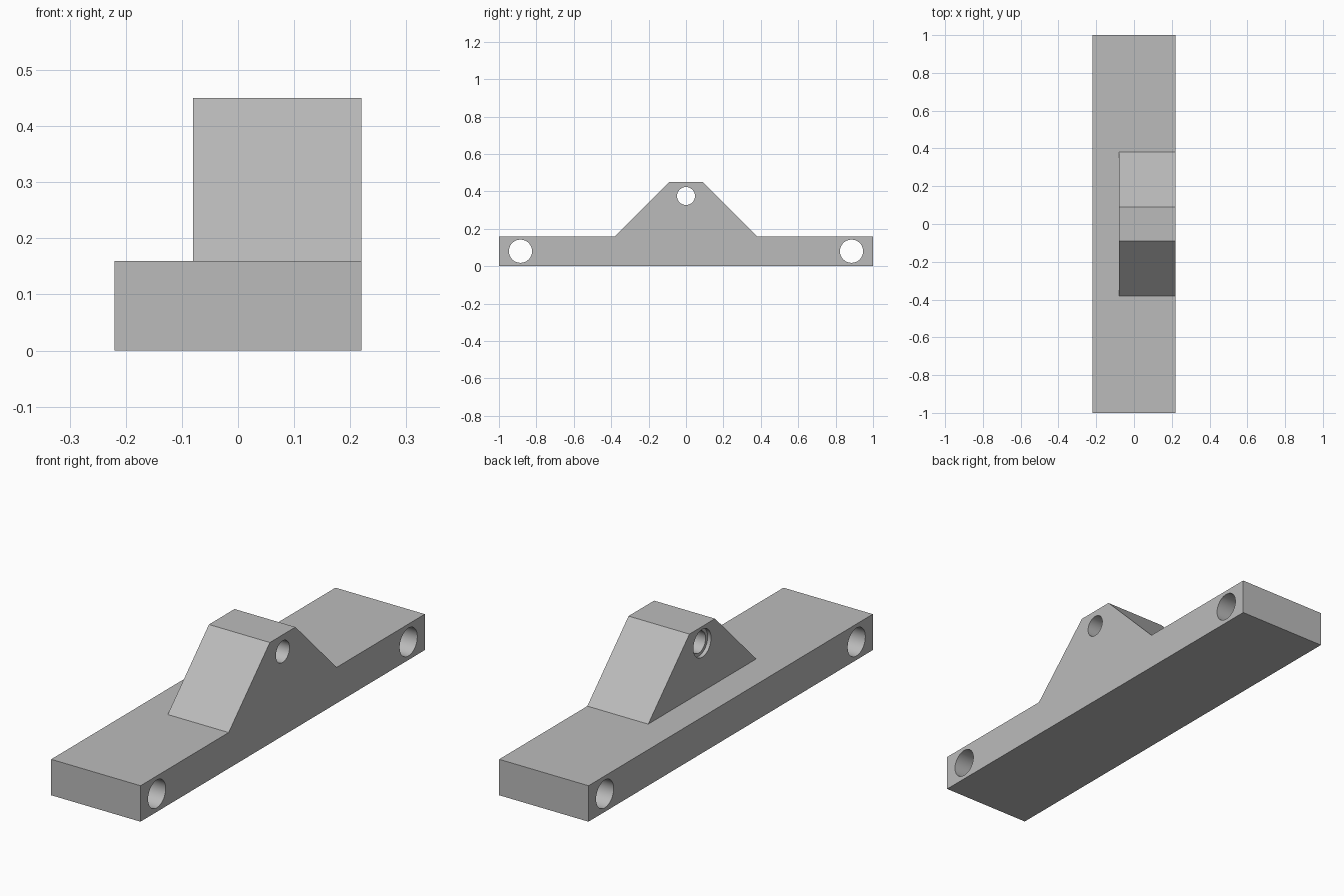
import bpy, bmesh, math
from mathutils import Matrix

default = bpy.data.objects.get("Cube")
if default:
    bpy.data.objects.remove(default, do_unlink=True)

grey = bpy.data.materials.new("plain grey")
grey.use_nodes = True
colour = (0.5, 0.5, 0.5, 1)
grey.diffuse_color = colour
grey.node_tree.nodes["Principled BSDF"].inputs["Base Color"].default_value = colour


def finish(bm, name):
    bmesh.ops.recalc_face_normals(bm, faces=bm.faces)
    mesh = bpy.data.meshes.new(name)
    bm.to_mesh(mesh)
    bm.free()
    mesh.materials.append(grey)
    obj = bpy.data.objects.new(name, mesh)
    bpy.context.collection.objects.link(obj)
    return obj


def extrude_profile(name, points, x0, x1):
    """Extrude a (y, z) outline along x."""
    bm = bmesh.new()
    face = bm.faces.new([bm.verts.new((x0, y, z)) for y, z in points])
    out = bmesh.ops.extrude_face_region(bm, geom=[face])
    verts = [v for v in out["geom"] if isinstance(v, bmesh.types.BMVert)]
    bmesh.ops.translate(bm, vec=(x1 - x0, 0, 0), verts=verts)
    return finish(bm, name)


def cylinder_x(name, radius, y, z, x0, x1):
    bm = bmesh.new()
    place = Matrix.Translation(((x0 + x1) / 2, y, z)) @ Matrix.Rotation(math.pi / 2, 4, "Y")
    bmesh.ops.create_cone(bm, cap_ends=True, segments=64, radius1=radius,
                          radius2=radius, depth=x1 - x0, matrix=place)
    return finish(bm, name)


def combine(target, tool, operation):
    """Apply a boolean and discard the tool."""
    mod = target.modifiers.new(operation.lower(), "BOOLEAN")
    mod.operation = operation
    mod.solver = "EXACT"
    mod.object = tool
    bpy.context.view_layer.objects.active = target
    bpy.ops.object.modifier_apply(modifier=mod.name)
    bpy.data.objects.remove(tool, do_unlink=True)


# Flat base bar with a flush trapezoid lug on its left side
bracket = extrude_profile("mounting_bracket", [(-1, 0), (1, 0), (1, 0.16), (-1, 0.16)], -0.22, 0.22)
lug = extrude_profile("lug", [(-0.38, 0.08), (0.38, 0.08), (0.38, 0.16), (0.09, 0.45),
                              (-0.09, 0.45), (-0.38, 0.16)], -0.08, 0.22)
combine(bracket, lug, "UNION")

# Through holes at both ends of the bar
for side in (-1, 1):
    combine(bracket, cylinder_x("bar_hole", 0.062, side * 0.885, 0.08, -0.3, 0.3), "DIFFERENCE")

# Lug hole with a shallow counterbore on the inner face
combine(bracket, cylinder_x("lug_hole", 0.048, 0, 0.375, -0.3, 0.3), "DIFFERENCE")
combine(bracket, cylinder_x("counterbore", 0.062, 0, 0.375, -0.2, -0.063), "DIFFERENCE")

# Smooth hole walls, sharp edges elsewhere
bpy.ops.object.select_all(action="DESELECT")
bracket.select_set(True)
bpy.context.view_layer.objects.active = bracket
bpy.ops.object.shade_smooth_by_angle(angle=math.radians(30))
